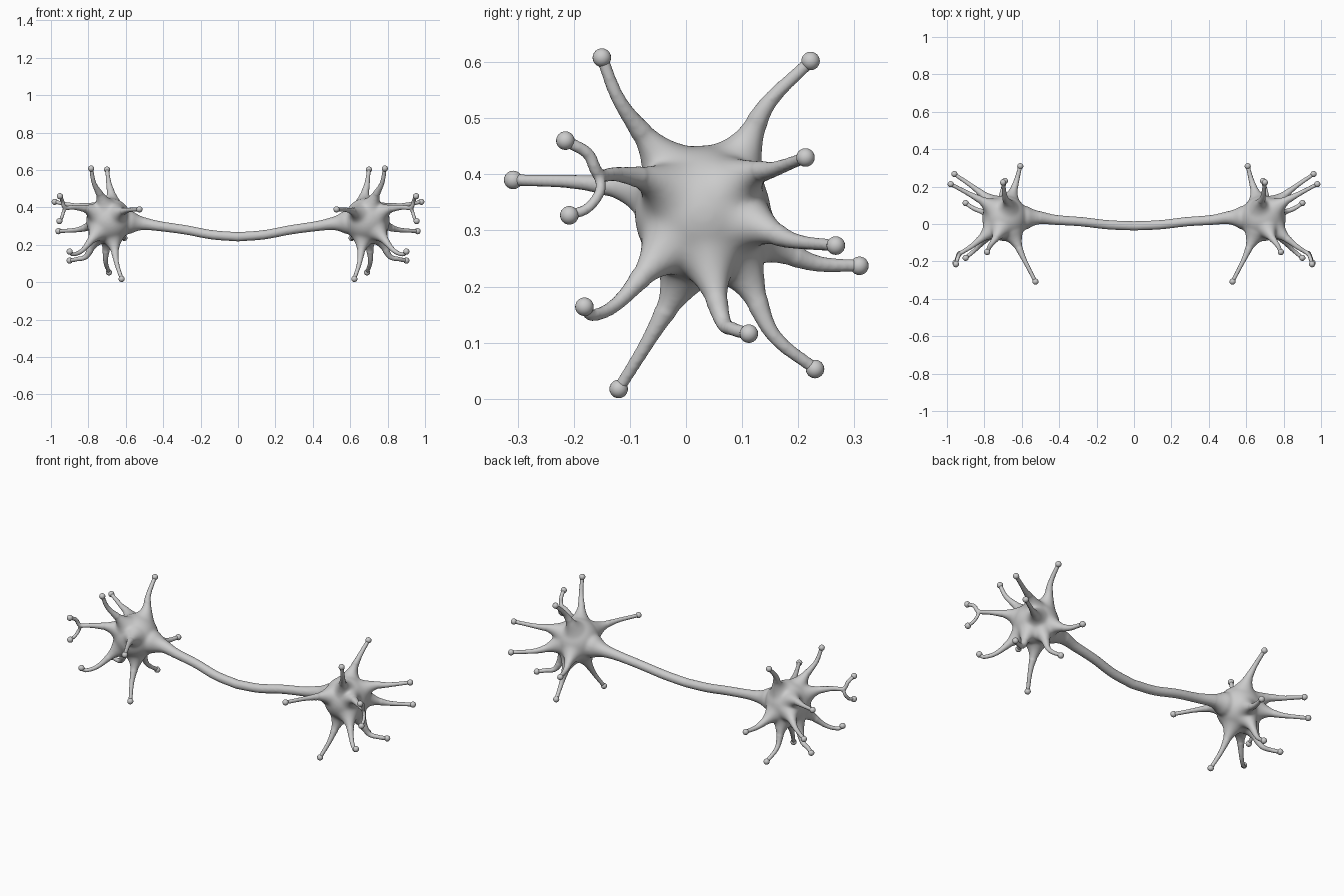
import bpy, bmesh, math
from mathutils import Vector, Matrix

if "Cube" in bpy.data.objects:
    bpy.data.objects.remove(bpy.data.objects["Cube"])

C = Vector((0.69, 0.03, 0.33))      # cell body centre (right side)
BODY_R, TIP_R = 0.122, 0.0165

# dendrite paths outward from the cell body; last point is the tip
ARMS = [
    [(0.675, 0.10, 0.44), (0.69, 0.145, 0.525), (0.70, 0.222, 0.602)],
    [(0.73, -0.06, 0.45), (0.77, -0.118, 0.53), (0.785, -0.15, 0.608)],
    [(0.79, -0.055, 0.385), (0.87, -0.12, 0.40), (0.925, -0.155, 0.40), (0.94, -0.175, 0.437), (0.952, -0.215, 0.46)],
    [(0.79, 0.11, 0.395), (0.88, 0.16, 0.41), (0.98, 0.213, 0.43)],
    [(0.77, 0.12, 0.31), (0.85, 0.19, 0.282), (0.96, 0.267, 0.273)],
    [(0.645, -0.06, 0.365), (0.592, -0.18, 0.385), (0.527, -0.308, 0.39)],
    [(0.66, 0.13, 0.285), (0.63, 0.225, 0.243), (0.608, 0.309, 0.237)],
    [(0.765, -0.05, 0.25), (0.83, -0.12, 0.172), (0.88, -0.165, 0.149), (0.90, -0.181, 0.164)],
    [(0.765, 0.045, 0.225), (0.81, 0.065, 0.14), (0.86, 0.085, 0.124), (0.90, 0.112, 0.116)],
    [(0.70, 0.105, 0.22), (0.708, 0.155, 0.115), (0.69, 0.23, 0.053)],
    [(0.665, -0.01, 0.21), (0.65, -0.065, 0.107), (0.622, -0.12, 0.0175)],
]
# side twig that forks from the third dendrite
TWIG = [(0.925, -0.155, 0.40), (0.935, -0.153, 0.37), (0.945, -0.175, 0.34), (0.955, -0.208, 0.327)]
AXON = [(0.52, 0.034, 0.315), (0.42, 0.022, 0.30), (0.28, 0.012, 0.28), (0.14, -0.004, 0.254), (0, -0.01, 0.243)]


def smooth_path(pts, n=10):
    p = [Vector(q) for q in pts]
    p = [2 * p[0] - p[1]] + p + [2 * p[-1] - p[-2]]
    out = []
    for i in range(1, len(p) - 2):
        a, b, c, d = p[i - 1:i + 3]
        for k in range(n):
            t = k / n
            out.append(0.5 * (2 * b + (c - a) * t + (2 * a - 5 * b + 4 * c - d) * t * t
                              + (3 * b - a - 3 * c + d) * t ** 3))
    return out + [p[-2]]


def flip(v, s):
    return Vector((v[0] * s, v[1], v[2]))


# flared tubes: thick near the cell body, thin outside
curve = bpy.data.curves.new("tubes", 'CURVE')
curve.dimensions = '3D'
curve.bevel_depth = 1.0
curve.bevel_resolution = 5
curve.use_fill_caps = True


def tube(path, thin, flare):
    sp = curve.splines.new('POLY')
    sp.points.add(len(path) - 1)
    for pt, q in zip(sp.points, path):
        d = (Vector((abs(q.x), q.y, q.z)) - C).length
        pt.co = (*q, 1)
        pt.radius = min(0.065, thin + flare * math.exp(-(d - 0.12) / 0.05))


for s in (1, -1):
    for arm in ARMS:
        tube([flip(q, s) for q in smooth_path([C] + arm)], 0.0105, 0.038)
    tube([flip(q, s) for q in smooth_path(TWIG)], 0.0095, 0)
half = smooth_path([C] + AXON)
tube(half + [flip(q, -1) for q in reversed(half[:-1])], 0.025, 0.04)

tubes = bpy.data.objects.new("tubes", curve)
bpy.context.collection.objects.link(tubes)
dg = bpy.context.evaluated_depsgraph_get()
mesh = bpy.data.meshes.new_from_object(tubes.evaluated_get(dg))
bpy.data.objects.remove(tubes)

# cell bodies added to the tubes, then fused into one skin
bm = bmesh.new()
bm.from_mesh(mesh)
bmesh.ops.remove_doubles(bm, verts=bm.verts, dist=1e-5)
for s in (1, -1):
    bmesh.ops.create_icosphere(bm, subdivisions=4, radius=BODY_R, matrix=Matrix.Translation(flip(C, s)))
bmesh.ops.recalc_face_normals(bm, faces=bm.faces)
bm.to_mesh(mesh)
bm.free()
cells = bpy.data.objects.new("nerve_cells", mesh)
bpy.context.collection.objects.link(cells)
mod = cells.modifiers.new("fuse", 'REMESH')
mod.mode = 'VOXEL'
mod.voxel_size = 0.005
dg = bpy.context.evaluated_depsgraph_get()
fused = bpy.data.meshes.new_from_object(cells.evaluated_get(dg))
cells.modifiers.clear()

# soften the joins around each cell body, light touch on the thin ends
bm = bmesh.new()
bm.from_mesh(fused)
near = [v for v in bm.verts if (Vector((abs(v.co.x), v.co.y, v.co.z)) - C).length < 0.19]
for _ in range(22):
    bmesh.ops.smooth_vert(bm, verts=near, factor=0.5, use_axis_x=True, use_axis_y=True, use_axis_z=True)
for _ in range(2):
    bmesh.ops.smooth_vert(bm, verts=bm.verts, factor=0.4, use_axis_x=True, use_axis_y=True, use_axis_z=True)
for f in bm.faces:
    f.smooth = True
bm.to_mesh(fused)
bm.free()
cells.data = fused

# round bulbs at the dendrite tips
bm = bmesh.new()
for s in (1, -1):
    for path in ARMS + [TWIG]:
        bmesh.ops.create_uvsphere(bm, u_segments=20, v_segments=12, radius=TIP_R,
                                  matrix=Matrix.Translation(flip(path[-1], s)))
for f in bm.faces:
    f.smooth = True
tips = bpy.data.meshes.new("dendrite_tips")
bm.to_mesh(tips)
bm.free()
bpy.context.collection.objects.link(bpy.data.objects.new("dendrite_tips", tips))
